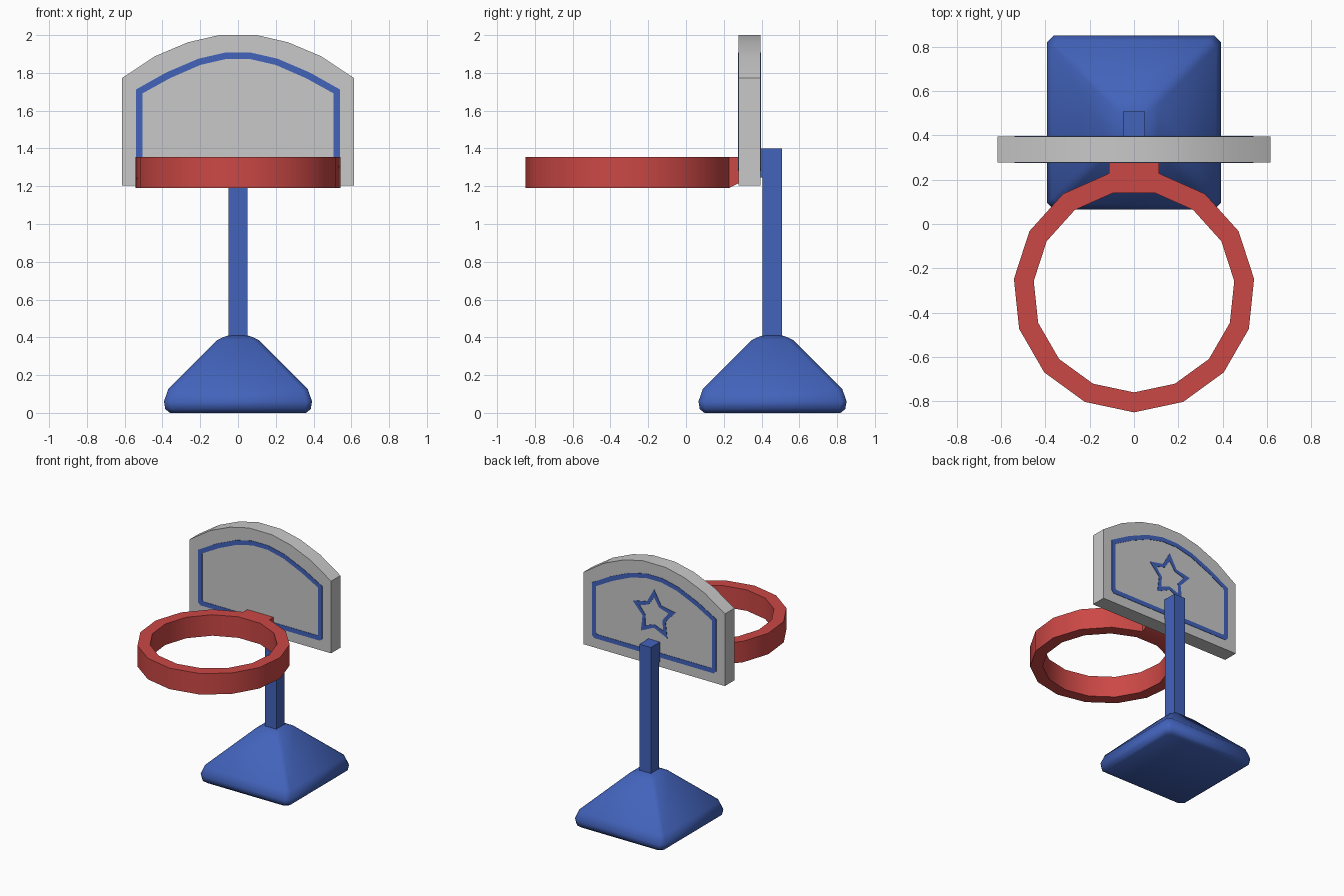
import bpy, bmesh, math

if "Cube" in bpy.data.objects:
    bpy.data.objects.remove(bpy.data.objects["Cube"])


def material(name, rgb):
    m = bpy.data.materials.new(name)
    m.diffuse_color = (*rgb, 1)
    m.use_nodes = True
    m.node_tree.nodes["Principled BSDF"].inputs["Base Color"].default_value = m.diffuse_color
    return m


BLUE = material("blue", (0.055, 0.125, 0.5))
RED = material("red", (0.6, 0.065, 0.06))
GREY = material("light grey", (0.58, 0.58, 0.58))


def finish(bm, name, mat, angle=35):
    bmesh.ops.recalc_face_normals(bm, faces=bm.faces)
    me = bpy.data.meshes.new(name)
    bm.to_mesh(me)
    bm.free()
    me.materials.append(mat)
    ob = bpy.data.objects.new(name, me)
    bpy.context.collection.objects.link(ob)
    bpy.ops.object.select_all(action='DESELECT')
    ob.select_set(True)
    bpy.context.view_layer.objects.active = ob
    bpy.ops.object.shade_smooth_by_angle(angle=math.radians(angle))
    return ob


def loft(loops, cyclic=False):
    """Bridge equal-length 3D loops; cap the ends unless cyclic."""
    bm = bmesh.new()
    rows = [[bm.verts.new(p) for p in lp] for lp in loops]
    n = len(rows[0])
    pairs = list(zip(rows, rows[1:])) + ([(rows[-1], rows[0])] if cyclic else [])
    for a, b in pairs:
        for i in range(n):
            j = (i + 1) % n
            bm.faces.new((a[i], a[j], b[j], b[i]))
    if not cyclic:
        bm.faces.new(rows[0])
        bm.faces.new(rows[-1])
    return bm


def upright(pts, y):
    return [(x, y, z) for x, z in pts]


def flat(pts, z):
    return [(x, y, z) for x, y in pts]


def box(name, x, y0, y1, z0, z1, mat):
    r = [(-x, y0), (x, y0), (x, y1), (-x, y1)]
    return finish(loft([flat(r, z0), flat(r, z1)]), name, mat)


def mirrored(half):
    return half + [(-x, z) for x, z in reversed(half)]


def frame(name, outer, inner, y0, y1):
    """Thin painted outline between two matching loops."""
    return finish(loft([upright(outer, y0), upright(outer, y1),
                        upright(inner, y1), upright(inner, y0)], True), name, BLUE)


# Base: soft pyramid with clipped corners
def clipped_square(h, z):
    c, cy = min(0.03, h * 0.3), 0.458
    k = h - c
    pts = [(k, -h), (h, -k), (h, k), (k, h), (-k, h), (-h, k), (-h, -k), (-k, -h)]
    return [(x, y + cy, z) for x, y in pts]


levels = [(0.36, 0), (0.385, 0.02), (0.392, 0.06), (0.37, 0.125),
          (0.11, 0.385), (0.08, 0.4), (0.05, 0.41)]
finish(loft([clipped_square(h, z) for h, z in levels]), "base", BLUE, 50)

# Pole and its small mounting block
box("pole", 0.05, 0.405, 0.508, 0.39, 1.4, BLUE)
box("pole_mount", 0.05, 0.39, 0.41, 1.245, 1.4, BLUE)

# Backboard
F, B = 0.278, 0.395
board = mirrored([(0.615, 1.205), (0.615, 1.772), (0.44, 1.888), (0.265, 1.962), (0.1, 2.0)])
finish(loft([upright(board, F), upright(board, B)]), "backboard", GREY)

# Painted border on both faces
outer = mirrored([(0.52, 1.28), (0.54, 1.3), (0.54, 1.712), (0.38, 1.802), (0.21, 1.875), (0.07, 1.907)])
inner = mirrored([(0.495, 1.315), (0.505, 1.325), (0.505, 1.692), (0.36, 1.772), (0.2, 1.842), (0.065, 1.873)])
frame("front_border", outer, inner, F - 0.003, F + 0.002)
frame("back_border", outer, inner, B - 0.002, B + 0.003)


# Painted star on the back
def star(R, r, cz=1.605):
    return [((r if i % 2 else R) * math.sin(i * math.pi / 5),
             cz + (r if i % 2 else R) * math.cos(i * math.pi / 5)) for i in range(10)]


frame("back_star", star(0.195, 0.105), star(0.132, 0.079), B - 0.002, B + 0.003)


# Hoop: 15-sided ring, rear side pulled back to the board
def circle(r):
    return [(r * math.sin(i * math.tau / 15), -0.305 - r * math.cos(i * math.tau / 15))
            for i in range(15)]


bm = loft([flat(circle(0.545), 1.19), flat(circle(0.545), 1.355),
           flat(circle(0.455), 1.355), flat(circle(0.455), 1.19)], True)
rear = max(bm.faces, key=lambda f: f.calc_center_median().y)
new = bmesh.ops.extrude_discrete_faces(bm, faces=[rear])["faces"][0]
for v in new.verts:
    v.co.y = F + 0.002
    if v.co.z < 1.25:
        v.co.z = 1.217
finish(bm, "hoop", RED)
